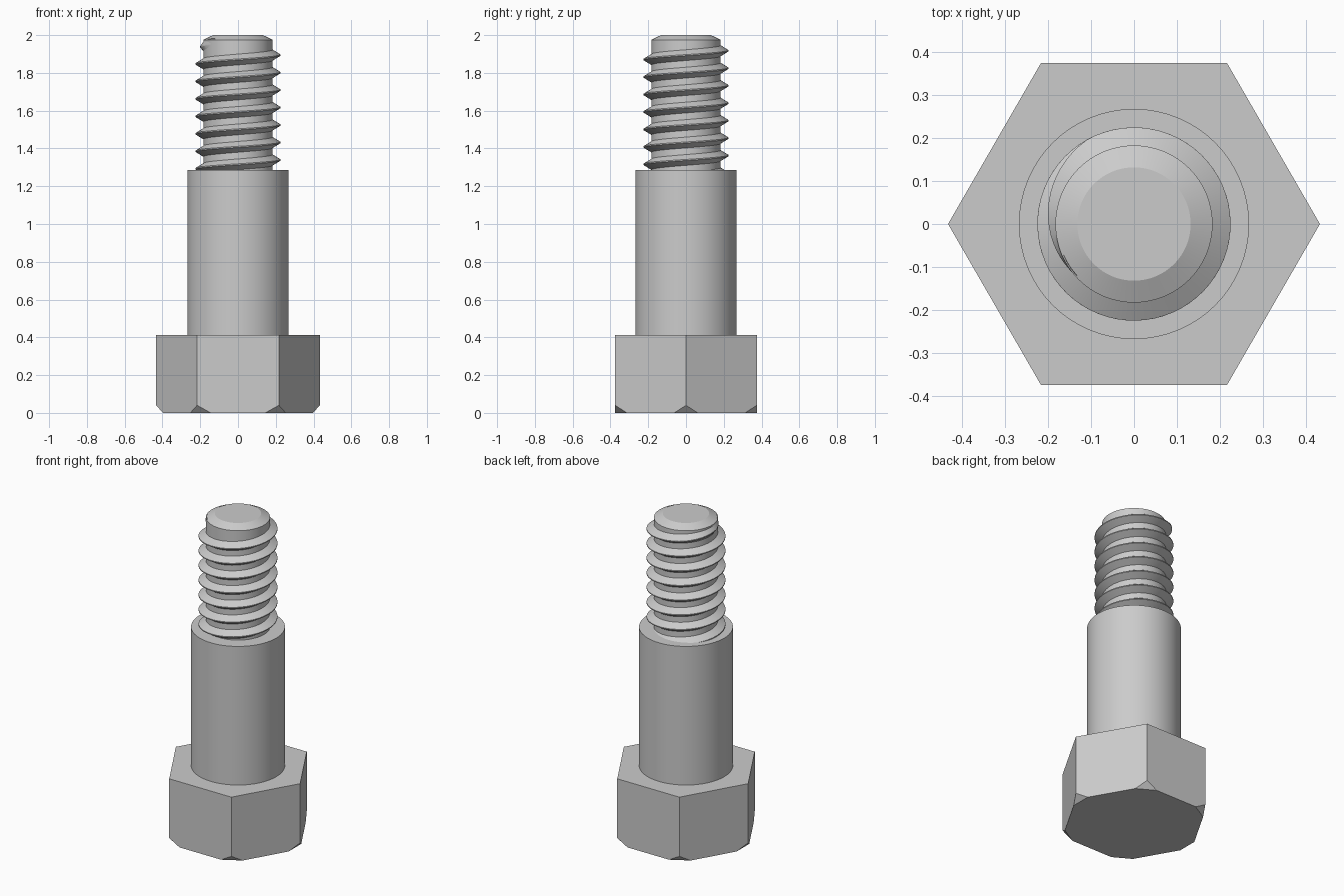
import bpy, bmesh, math
from mathutils import Vector

cube = bpy.data.objects.get("Cube")
if cube:
    bpy.data.objects.remove(cube, do_unlink=True)

# One plain metal colour
steel = bpy.data.materials.new("plain grey steel")
steel.use_nodes = True
GREY = (0.6, 0.6, 0.6, 1)
steel.diffuse_color = GREY
steel.node_tree.nodes["Principled BSDF"].inputs["Base Color"].default_value = GREY


def finish(bm, name, smooth=True):
    bmesh.ops.recalc_face_normals(bm, faces=bm.faces)
    mesh = bpy.data.meshes.new(name)
    bm.to_mesh(mesh)
    bm.free()
    mesh.materials.append(steel)
    obj = bpy.data.objects.new(name, mesh)
    bpy.context.collection.objects.link(obj)
    if smooth:
        bpy.ops.object.select_all(action="DESELECT")
        obj.select_set(True)
        bpy.context.view_layer.objects.active = obj
        bpy.ops.object.shade_smooth_by_angle(angle=math.radians(20))
    return obj


def bridge(bm, a, b, closed=True):
    n = len(a)
    for i in range(n if closed else n - 1):
        j = (i + 1) % n
        bm.faces.new((a[i], a[j], b[j], b[i]))


def lathe(profile, sides):
    """Capped solid of revolution from (radius, height) points."""
    bm = bmesh.new()
    rings = []
    for r, z in profile:
        angles = [math.tau * i / sides for i in range(sides)]
        rings.append([bm.verts.new((r * math.cos(a), r * math.sin(a), z)) for a in angles])
    for lower, upper in zip(rings, rings[1:]):
        bridge(bm, lower, upper)
    bm.faces.new(rings[0])
    bm.faces.new(rings[-1])
    return bm


# Hexagonal head with its lower corners cut off
HEAD_R, HEAD_TOP = 0.433, 0.413
CUT_H, CUT_IN = 0.04, 0.036
head = lathe([(HEAD_R, 0), (HEAD_R, HEAD_TOP)], 6)
for k in range(6):
    a = math.tau * k / 6
    out = Vector((math.cos(a), math.sin(a), 0))
    normal = out * CUT_H - Vector((0, 0, CUT_IN))
    cut = bmesh.ops.bisect_plane(
        head, geom=head.verts[:] + head.edges[:] + head.faces[:], dist=1e-5,
        plane_co=out * HEAD_R + Vector((0, 0, CUT_H)), plane_no=normal, clear_outer=True)
    bmesh.ops.holes_fill(head, edges=[e for e in head.edges if e.is_boundary], sides=0)
finish(head, "hex_head", smooth=False)

# Plain shank
SHANK_TOP = 1.286
finish(lathe([(0.268, HEAD_TOP - 0.01), (0.268, SHANK_TOP)], 64), "shank")

# Threaded core with a chamfered tip
CORE_R = 0.183
finish(lathe([(CORE_R, SHANK_TOP - 0.02), (CORE_R, 1.975), (0.132, 2)], 64), "thread_core")

# Right-handed thread ridge that fades out near the tip
CREST_R, PITCH, Z_RIGHT = 0.225, 0.0925, 1.894
STEPS, START, END, FADE = 64, -7.0, 0.63, 0.3
root = CORE_R - 0.004
thread = bmesh.new()
sections = []
count = int((END - START) * STEPS)
for i in range(count + 1):
    turn = START + (END - START) * i / count
    a = math.tau * turn
    z = Z_RIGHT + PITCH * turn
    crest = root + (CREST_R - root) * min(1, (END - turn) / FADE)
    section = [(root, -0.031), (crest, -0.003), (crest, 0.003), (root, 0.031)]
    sections.append([thread.verts.new((r * math.cos(a), r * math.sin(a), z + dz))
                     for r, dz in section])
for a, b in zip(sections, sections[1:]):
    bridge(thread, a, b)
thread.faces.new(sections[0])
finish(thread, "thread_ridge")
